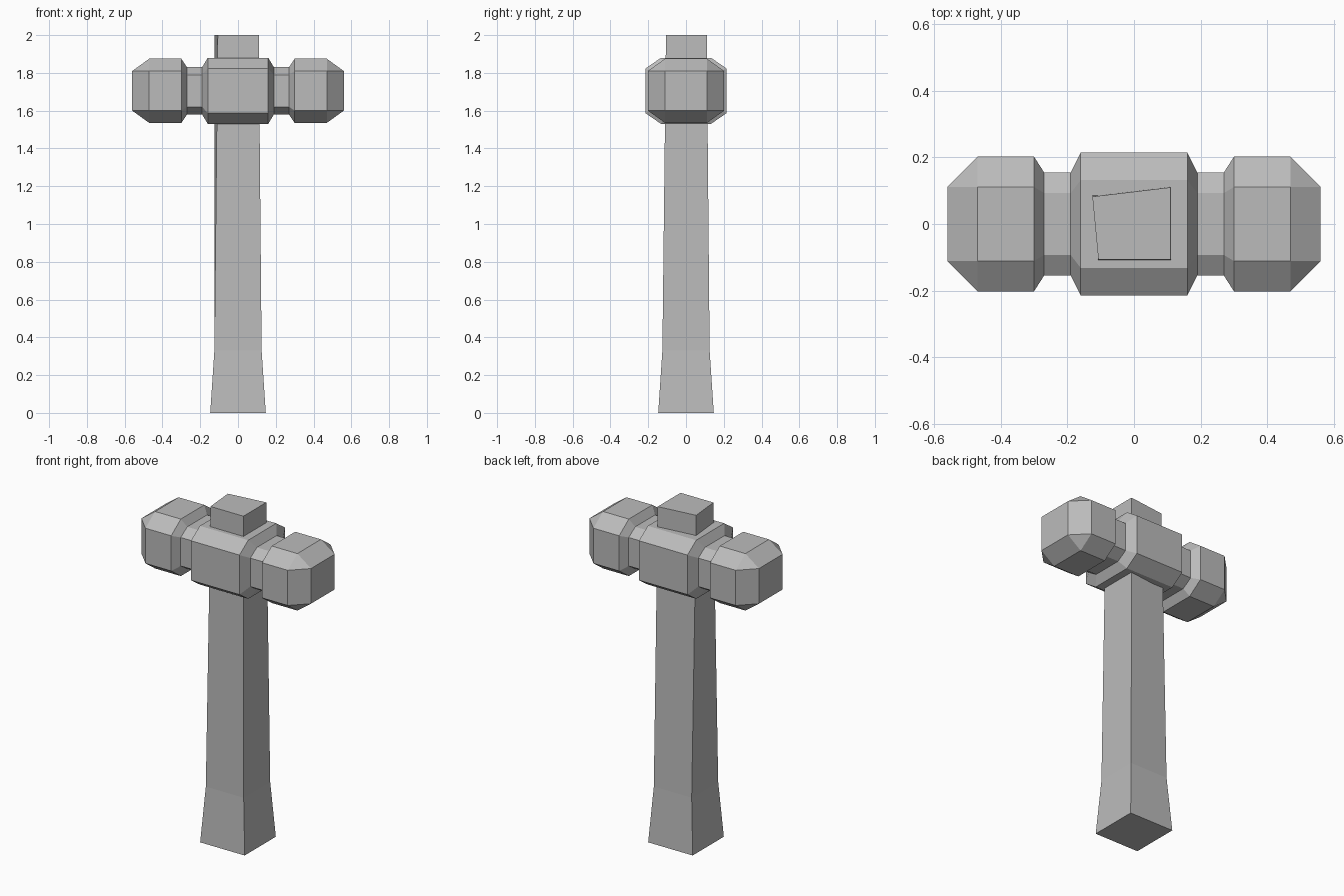
import bpy
import bmesh

cube = bpy.data.objects.get("Cube")
if cube:
    bpy.data.objects.remove(cube, do_unlink=True)

GREY = (0.5, 0.5, 0.5, 1)
grey = bpy.data.materials.new("plain grey")
grey.use_nodes = True
grey.diffuse_color = GREY
grey.node_tree.nodes["Principled BSDF"].inputs["Base Color"].default_value = GREY


def loft(name, rings):
    """Skin a list of equal-length rings and cap both ends."""
    bm = bmesh.new()
    loops = [[bm.verts.new(p) for p in ring] for ring in rings]
    for a, b in zip(loops, loops[1:]):
        for i in range(len(a)):
            j = (i + 1) % len(a)
            bm.faces.new((a[i], a[j], b[j], b[i]))
    bm.faces.new(loops[0])
    bm.faces.new(loops[-1])
    bmesh.ops.remove_doubles(bm, verts=bm.verts, dist=0.0005)
    bmesh.ops.recalc_face_normals(bm, faces=bm.faces)
    mesh = bpy.data.meshes.new(name)
    bm.to_mesh(mesh)
    bm.free()
    mesh.materials.append(grey)
    obj = bpy.data.objects.new(name, mesh)
    bpy.context.collection.objects.link(obj)
    return obj


HEAD_Z = 1.705


def octagon(x, half_y, half_z, flat_y, flat_z):
    """Chamfered rectangle across the head axis."""
    quarter = [(half_y, flat_z), (flat_y, half_z)]
    pts = quarter + [(-y, z) for y, z in reversed(quarter)]
    pts += [(-y, -z) for y, z in pts]
    return [(x, y, HEAD_Z + z) for y, z in pts]


# Hammer head: one half profile (x, half_y, half_z, flat_y, flat_z), mirrored
NECK = (0.155, 0.125, 0.093, 0.085)
FACE = (0.202, 0.17, 0.111, 0.105)
profile = [
    (0.16, 0.215, 0.175, 0.132, 0.118),
    (0.19, *NECK),
    (0.27, *NECK),
    (0.30, *FACE),
    (0.47, *FACE),
    (0.56, 0.111, 0.105, 0.111, 0.105),
]
half = [octagon(*p) for p in profile]
mirrored = [[(-x, y, z) for x, y, z in ring] for ring in reversed(half)]
loft("hammer_head", mirrored + half)


# Square handle, flared at the foot and slightly skewed at the top
def square(z, r):
    return [(-r, -r, z), (r, -r, z), (r, r, z), (-r, r, z)]


top = [(-0.107, -0.106, 2), (0.11, -0.106, 2), (0.11, 0.11, 2), (-0.125, 0.082, 2)]
loft("handle", [square(0, 0.147), square(0.33, 0.125), top])
